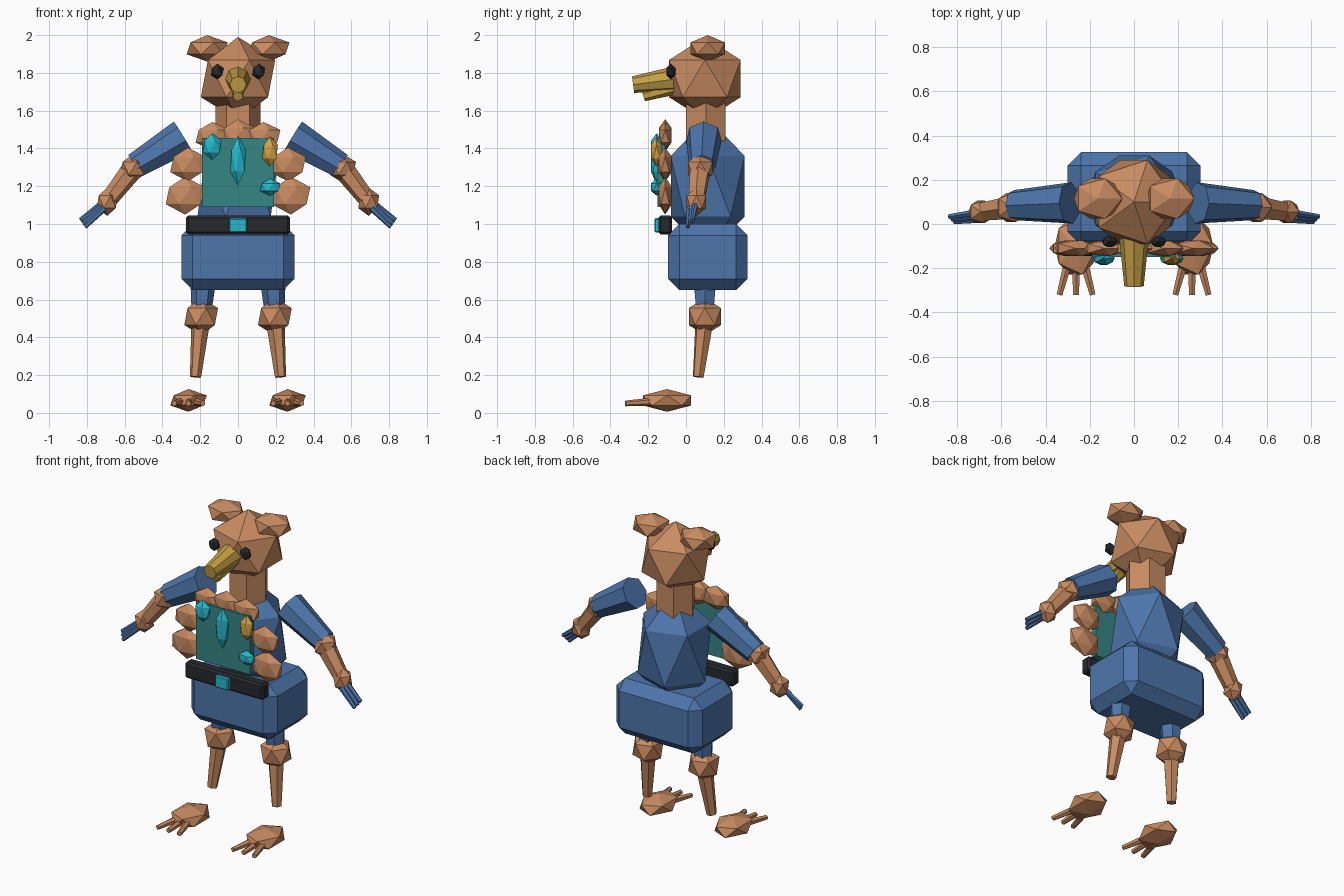
import bpy, math
from mathutils import Vector

cube = bpy.data.objects.get("Cube")
if cube:
    bpy.data.objects.remove(cube, do_unlink=True)


def material(name, r, g, b):
    m = bpy.data.materials.new(name)
    m.use_nodes = True
    m.diffuse_color = (r, g, b, 1)
    m.node_tree.nodes["Principled BSDF"].inputs["Base Color"].default_value = (r, g, b, 1)
    return m


copper = material("copper fur", 0.58, 0.26, 0.12)
blue = material("blue cloth", 0.075, 0.18, 0.41)
teal = material("teal panel", 0.035, 0.24, 0.23)
gold = material("gold beak", 0.56, 0.35, 0.06)
amber = material("amber gem", 0.66, 0.36, 0.06)
cyan = material("cyan gem", 0.02, 0.48, 0.60)
black = material("black leather", 0.02, 0.022, 0.027)


def finish(name, mat):
    ob = bpy.context.object
    ob.name = name
    ob.data.materials.clear()
    ob.data.materials.append(mat)
    return ob


def lump(name, center, radii, mat):
    """Faceted twenty-sided lump."""
    bpy.ops.mesh.primitive_ico_sphere_add(subdivisions=1, radius=1, location=center)
    ob = finish(name, mat)
    ob.scale = radii
    return ob


def limb(name, a, b, ra, rb, mat, sides=6):
    """Tapered prism between two points."""
    a, b = Vector(a), Vector(b)
    d = b - a
    bpy.ops.mesh.primitive_cone_add(vertices=sides, radius1=ra, radius2=rb,
                                    depth=d.length, location=(a + b) / 2)
    ob = finish(name, mat)
    ob.rotation_euler = d.to_track_quat('Z', 'Y').to_euler()
    return ob


def box(name, center, size, bevel, mat):
    bpy.ops.mesh.primitive_cube_add(size=1, location=center)
    ob = finish(name, mat)
    ob.scale = size
    bpy.ops.object.transform_apply(location=False, rotation=False, scale=True)
    if bevel:
        mod = ob.modifiers.new("bevel", 'BEVEL')
        mod.width = bevel
        mod.segments = 1
    return ob


# Body, neck and head
box("hips", (0, 0.115, 0.825), (0.6, 0.42, 0.35), 0.06, blue)
lump("torso", (0, 0.115, 1.2), (0.24, 0.23, 0.36), blue)
neck = limb("neck", (0, 0.105, 1.42), (0, 0.105, 1.66), 0.12, 0.12, copper)
neck.rotation_euler = (0, 0, math.pi / 2)
lump("head", (0, 0.1, 1.77), (0.22, 0.223, 0.22), copper)

# Beak
limb("upper_beak", (0, -0.06, 1.767), (0, -0.28, 1.738), 0.067, 0.044, gold, 8)
limb("lower_beak", (0, -0.06, 1.725), (0, -0.225, 1.675), 0.04, 0.026, gold)

# Belt and buckle
box("belt", (0, -0.11, 0.995), (0.55, 0.07, 0.1), 0.012, black)
box("buckle", (0, -0.15, 0.993), (0.095, 0.035, 0.075), 0.006, cyan)

# Chest panel with gems
box("chest_panel", (0, -0.13, 1.273), (0.38, 0.04, 0.365), 0, teal)
lump("center_gem", (0, -0.155, 1.335), (0.046, 0.035, 0.13), cyan)
lump("upper_gem", (-0.137, -0.155, 1.41), (0.055, 0.035, 0.07), cyan)
lump("amber_gem", (0.17, -0.155, 1.383), (0.046, 0.035, 0.08), amber)
lump("lower_gem", (0.17, -0.155, 1.195), (0.06, 0.035, 0.045), cyan)
lump("ruff_center", (0, -0.11, 1.47), (0.1, 0.04, 0.085), copper)

for side, s in (("left", 1), ("right", -1)):
    # Face
    lump(f"{side}_ear", (s * 0.163, 0.115, 1.93), (0.122, 0.107, 0.07), copper)
    lump(f"{side}_eye", (s * 0.11, -0.08, 1.807), (0.038, 0.028, 0.042), black)

    # Fur ruff around the chest
    lump(f"{side}_ruff_top", (s * 0.135, -0.11, 1.465), (0.1, 0.04, 0.075), copper)
    lump(f"{side}_ruff_middle", (s * 0.265, -0.11, 1.315), (0.105, 0.042, 0.09), copper)
    lump(f"{side}_ruff_bottom", (s * 0.28, -0.11, 1.15), (0.115, 0.042, 0.1), copper)

    # Arm
    elbow, wrist = (s * 0.555, 0.075, 1.295), (s * 0.692, 0.055, 1.118)
    limb(f"{side}_sleeve", (s * 0.29, 0.095, 1.46), (s * 0.545, 0.085, 1.305),
         0.096, 0.07, blue, 7)
    lump(f"{side}_elbow", elbow, (0.077,) * 3, copper)
    limb(f"{side}_forearm", elbow, wrist, 0.058, 0.045, copper)
    lump(f"{side}_hand", wrist, (0.062, 0.06, 0.075), copper)
    for k in (-1, 0, 1):
        limb(f"{side}_finger_{k + 2}",
             (s * (0.715 + 0.008 * k), 0.035 + 0.016 * k, 1.095 + 0.012 * k),
             (s * (0.822 + 0.012 * k), 0.022 + 0.012 * k, 1.003 + 0.018 * k),
             0.016, 0.012, blue)

    # Leg
    knee = (s * 0.195, 0.1, 0.51)
    limb(f"{side}_thigh", (s * 0.183, 0.1, 0.72), knee, 0.07, 0.05, blue)
    lump(f"{side}_knee", knee, (0.1,) * 3, copper)
    limb(f"{side}_shin", knee, (s * 0.225, 0.065, 0.19), 0.052, 0.03, copper)

    # Foot with three toes
    lump(f"{side}_foot", (s * 0.262, -0.1, 0.066), (0.108, 0.15, 0.06), copper)
    for k in (-1, 0, 1):
        limb(f"{side}_toe_{k + 2}", (s * (0.262 + 0.035 * k), -0.17, 0.06),
             (s * (0.262 + 0.075 * k), -0.32, 0.05), 0.022, 0.015, copper)
